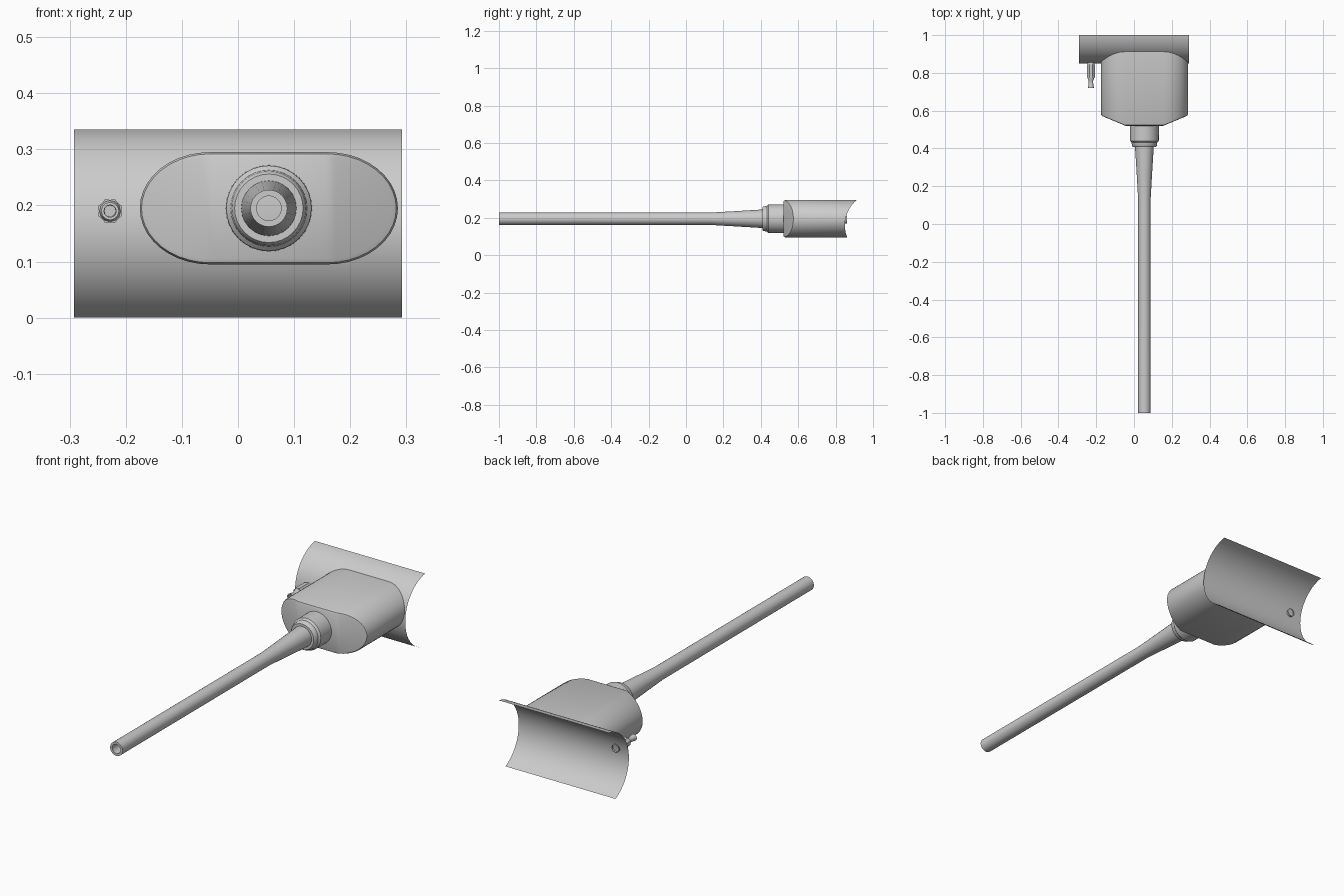
import bpy, bmesh, math

if "Cube" in bpy.data.objects:
    bpy.data.objects.remove(bpy.data.objects["Cube"])

grey = bpy.data.materials.new("plain_grey")
grey.diffuse_color = (0.6, 0.6, 0.6, 1)
grey.use_nodes = True
grey.node_tree.nodes["Principled BSDF"].inputs["Base Color"].default_value = grey.diffuse_color

# Saddle arc: centre line along x, bulging towards -y
ARC_R, ARC_Y, ARC_Z = 0.177, 1.0265, 0.16


def arc_y(z):
    return ARC_Y - math.sqrt(ARC_R ** 2 - (z - ARC_Z) ** 2)


def finish(name, bm, angle=35, fix_normals=True):
    if fix_normals:
        bmesh.ops.recalc_face_normals(bm, faces=bm.faces[:])
    me = bpy.data.meshes.new(name)
    bm.to_mesh(me)
    bm.free()
    me.materials.append(grey)
    ob = bpy.data.objects.new(name, me)
    bpy.context.collection.objects.link(ob)
    bpy.ops.object.select_all(action='DESELECT')
    ob.select_set(True)
    bpy.context.view_layer.objects.active = ob
    bpy.ops.object.shade_smooth_by_angle(angle=math.radians(angle))
    return ob


def bridge(bm, a, b):
    n = len(a)
    for i in range(n):
        j = (i + 1) % n
        bm.faces.new((a[i], a[j], b[j], b[i]))


def lathe(name, pts, cx, cz, n, closed=False, cap_end=False):
    """Spin (y, radius) points about an axis parallel to y."""
    bm = bmesh.new()
    rings = []
    for y, r in pts:
        rings.append([bm.verts.new((cx + r * math.cos(2 * math.pi * i / n), y,
                                    cz + r * math.sin(2 * math.pi * i / n)))
                      for i in range(n)])
    for a, b in zip(rings, rings[1:]):
        bridge(bm, a, b)
    if closed:
        bridge(bm, rings[-1], rings[0])
    if cap_end:
        bm.faces.new(rings[-1])
    return finish(name, bm)


# Thin curved saddle plate
bm = bmesh.new()
a0 = math.asin(-ARC_Z / ARC_R)
a1 = math.asin((0.335 - ARC_Z) / ARC_R)
STEPS = 32
rows = []
for i in range(STEPS + 1):
    a = a0 + (a1 - a0) * i / STEPS
    y, z = ARC_Y - ARC_R * math.cos(a), ARC_Z + ARC_R * math.sin(a)
    rows.append([bm.verts.new((x, y, z)) for x in (-0.292, 0.292)])
for p, q in zip(rows, rows[1:]):
    bm.faces.new((p[0], p[1], q[1], q[0]))
finish("saddle_plate", bm, fix_normals=False)

# Housing: rounded oblong, bent front face, back end following the saddle
CX, CZ = 0.055, 0.195
upper = []
for i in range(11):
    t = math.pi / 2 * i / 10
    upper.append((-0.105 - 0.125 * math.cos(t), 0.1 * math.sin(t)))
upper += [(-x, z) for x, z in reversed(upper)]
outline = upper + [(x, -z) for x, z in reversed(upper[1:-1])]


def front_y(x):
    return 0.52 + 0.05 * max(0, abs(x) - 0.105) / 0.125


bm = bmesh.new()


def housing_ring(inset, y_func):
    sx, sz = 1 - inset / 0.23, 1 - inset / 0.1
    return [bm.verts.new((CX + x * sx, y_func(x, z), CZ + z * sz)) for x, z in outline]


back = housing_ring(0, lambda x, z: arc_y(CZ + z))
rings = [back]
for inset, dy in ((0, 0.012), (0.003, 0.004), (0.01, 0)):
    rings.append(housing_ring(inset, lambda x, z, dy=dy: front_y(x) + dy))
for a, b in zip(rings, rings[1:]):
    bridge(bm, a, b)
f, m = rings[-1], len(upper)
top = f[:m]
low = [f[0]] + list(reversed(f[m:])) + [f[m - 1]]
for i in range(m - 1):
    quad = []
    for v in (top[i], top[i + 1], low[i + 1], low[i]):
        if v not in quad:
            quad.append(v)
    bm.faces.new(quad)
finish("housing", bm, 30)

# Stepped collar between housing and cable
lathe("collar", [(0.53, 0.077), (0.44, 0.076), (0.432, 0.068), (0.415, 0.066),
                 (0.408, 0.061), (0.408, 0.04)], CX, CZ, 32)

# Tapered strain relief and long hollow tube
lathe("tube", [(0.43, 0.05), (0.4, 0.049), (0.27, 0.041), (0.13, 0.033),
               (-1.0, 0.033), (-1.0, 0.022), (0.43, 0.022)],
      CX, CZ, 24, closed=True)

# Small side nozzle with a recessed tip
NX, NZ = -0.228, 0.19
lathe("nozzle", [(0.86, 0.019), (0.775, 0.019), (0.76, 0.012), (0.745, 0.012),
                 (0.72, 0.016), (0.72, 0.011), (0.76, 0.01)], NX, NZ, 12, cap_end=True)
# Lobed nut around the nozzle
bm = bmesh.new()
lobes = []
for y in (0.845, 0.775):
    lobes.append([bm.verts.new((NX + r * math.cos(a), y, NZ + r * math.sin(a)))
                  for a, r in ((2 * math.pi * i / 16, 0.023 if i % 2 else 0.02)
                               for i in range(16))])
bridge(bm, lobes[0], lobes[1])
bm.faces.new(lobes[1])
bm.faces.new(lobes[0])
finish("nozzle_nut", bm, 25)
